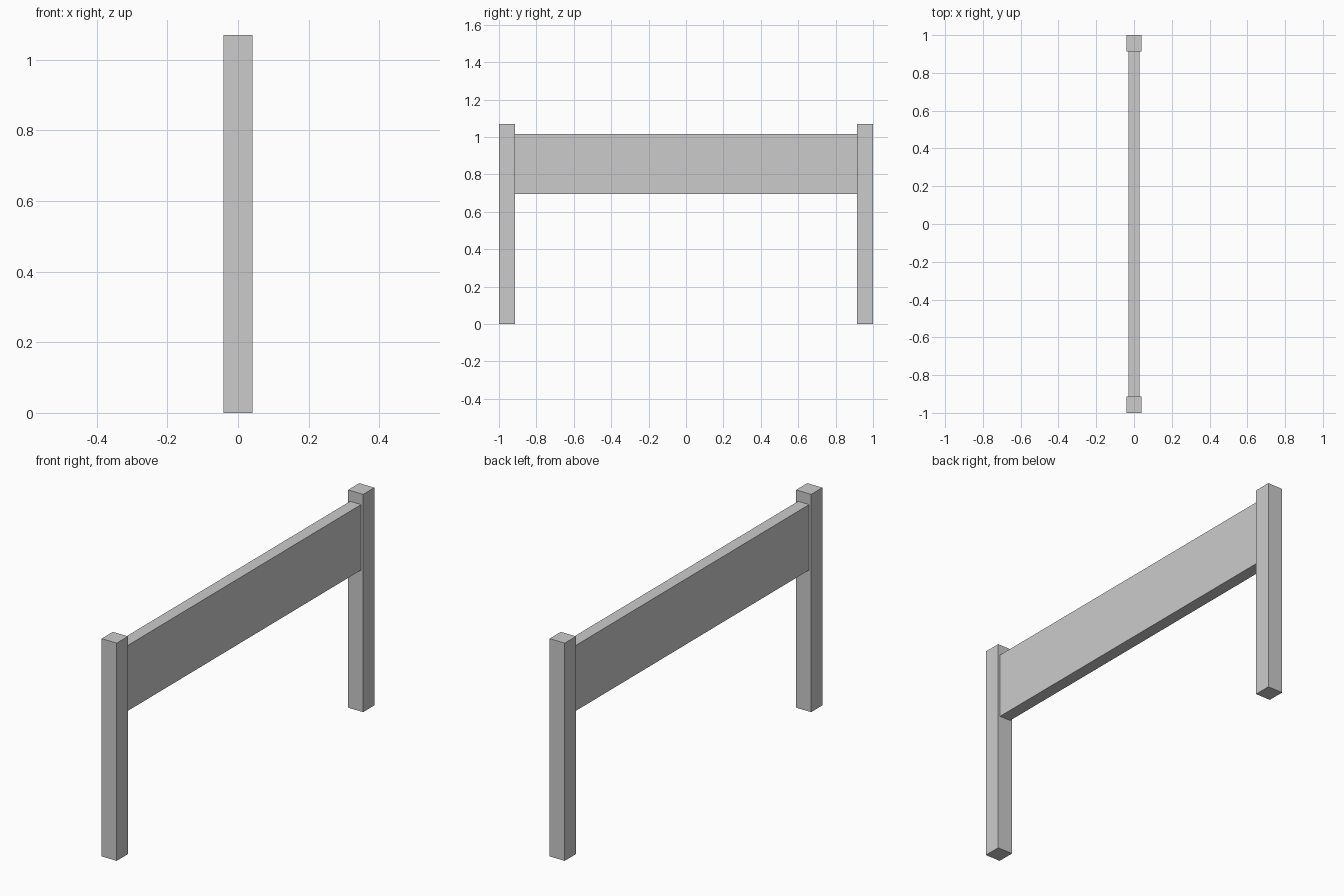
import bpy

if "Cube" in bpy.data.objects:
    bpy.data.objects.remove(bpy.data.objects["Cube"])


def box(name, x, y, z):
    """Box spanning the given (min, max) range on each axis."""
    spans = (x, y, z)
    bpy.ops.mesh.primitive_cube_add(size=1, location=[(a + b) / 2 for a, b in spans])
    ob = bpy.context.object
    ob.name = name
    ob.scale = [b - a for a, b in spans]
    bpy.ops.object.transform_apply(location=False, rotation=False, scale=True)
    return ob


POST_INNER = 0.913

# Upright posts at both ends
box("front_post", (-0.041, 0.041), (-1, -POST_INNER), (0, 1.07))
box("back_post", (-0.041, 0.041), (POST_INNER, 1), (0, 1.07))

# Wide board held between the posts
box("board", (-0.03, 0.03), (-POST_INNER, POST_INNER), (0.695, 1.017))
